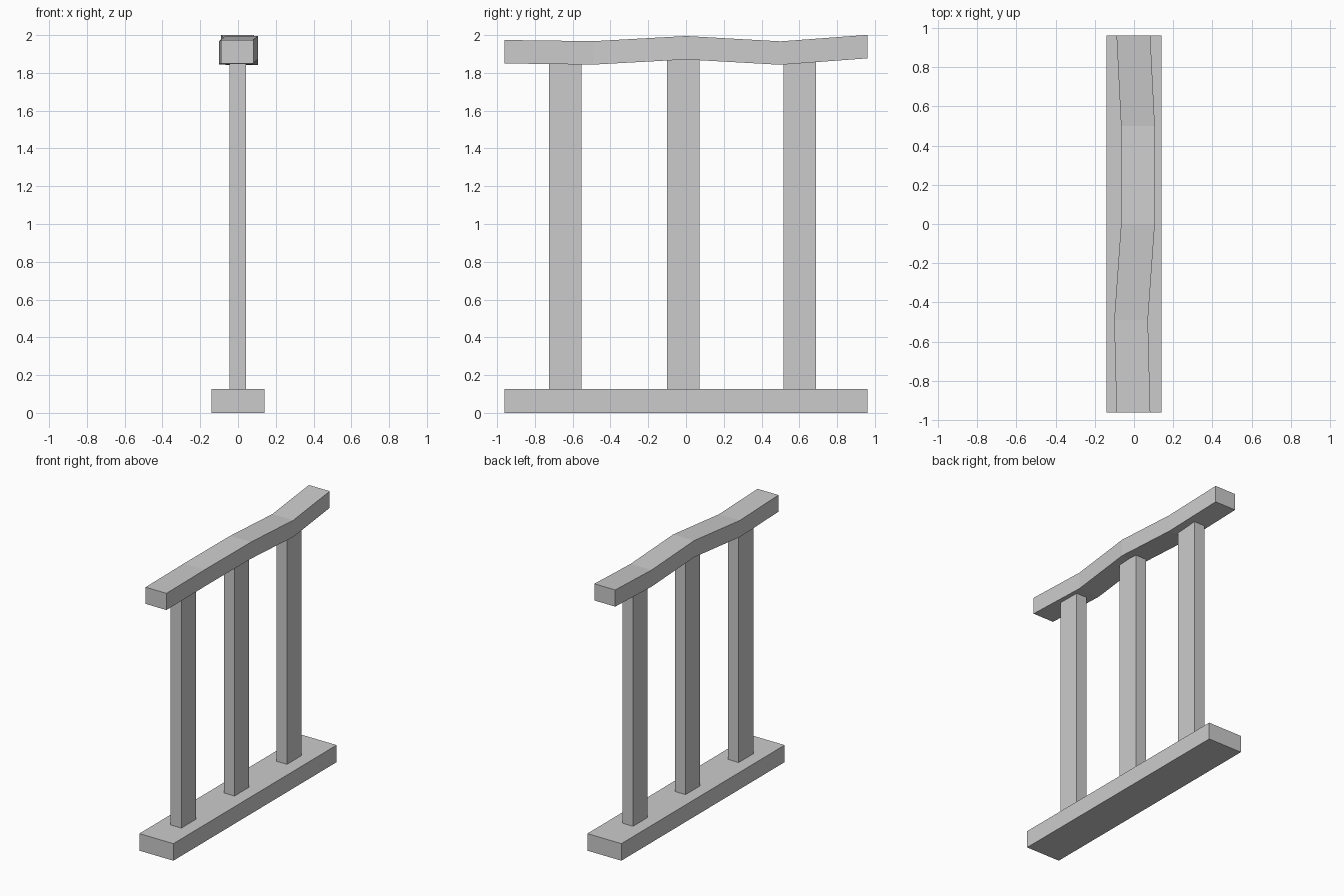
import bpy
import bmesh

cube = bpy.data.objects.get("Cube")
if cube:
    bpy.data.objects.remove(cube, do_unlink=True)

grey = bpy.data.materials.new("plain grey")
grey.use_nodes = True
colour = (0.6, 0.6, 0.6, 1)
grey.diffuse_color = colour
grey.node_tree.nodes["Principled BSDF"].inputs["Base Color"].default_value = colour


def beam(name, sections):
    """Loft a rectangular beam through sections of four corner points."""
    bm = bmesh.new()
    rings = [[bm.verts.new(p) for p in ring] for ring in sections]
    for a, b in zip(rings, rings[1:]):
        for i in range(4):
            j = (i + 1) % 4
            bm.faces.new((a[i], a[j], b[j], b[i]))
    bm.faces.new(rings[0][::-1])
    bm.faces.new(rings[-1])
    bmesh.ops.recalc_face_normals(bm, faces=bm.faces)
    mesh = bpy.data.meshes.new(name)
    bm.to_mesh(mesh)
    bm.free()
    mesh.materials.append(grey)
    obj = bpy.data.objects.new(name, mesh)
    bpy.context.collection.objects.link(obj)
    return obj


def section(x, y, z, width, height):
    """Rectangle across the y axis, centred on x with its underside at z."""
    w = width / 2
    return [(x - w, y, z), (x + w, y, z),
            (x + w, y, z + height), (x - w, y, z + height)]


# Base plank
beam("base_plank", [section(0, y, 0, 0.28, 0.127) for y in (-0.96, 0.96)])

# Upright posts, their tops sunk a little into the rail
for name, y, top in (("front_post", -0.64, 1.87),
                     ("middle_post", -0.015, 1.89),
                     ("back_post", 0.602, 1.87)):
    beam(name, [section(-0.002, y + s * 0.086, 0.12, 0.088, top - 0.12)
                for s in (-1, 1)])

# Crooked handrail: centre x, y, underside z
rail_path = [(-0.003, -0.96, 1.85), (-0.015, -0.49, 1.844), (0.02, 0, 1.871),
             (0.02, 0.5, 1.843), (-0.003, 0.96, 1.877)]
beam("handrail", [section(x, y, z, 0.172, 0.124) for x, y, z in rail_path])
